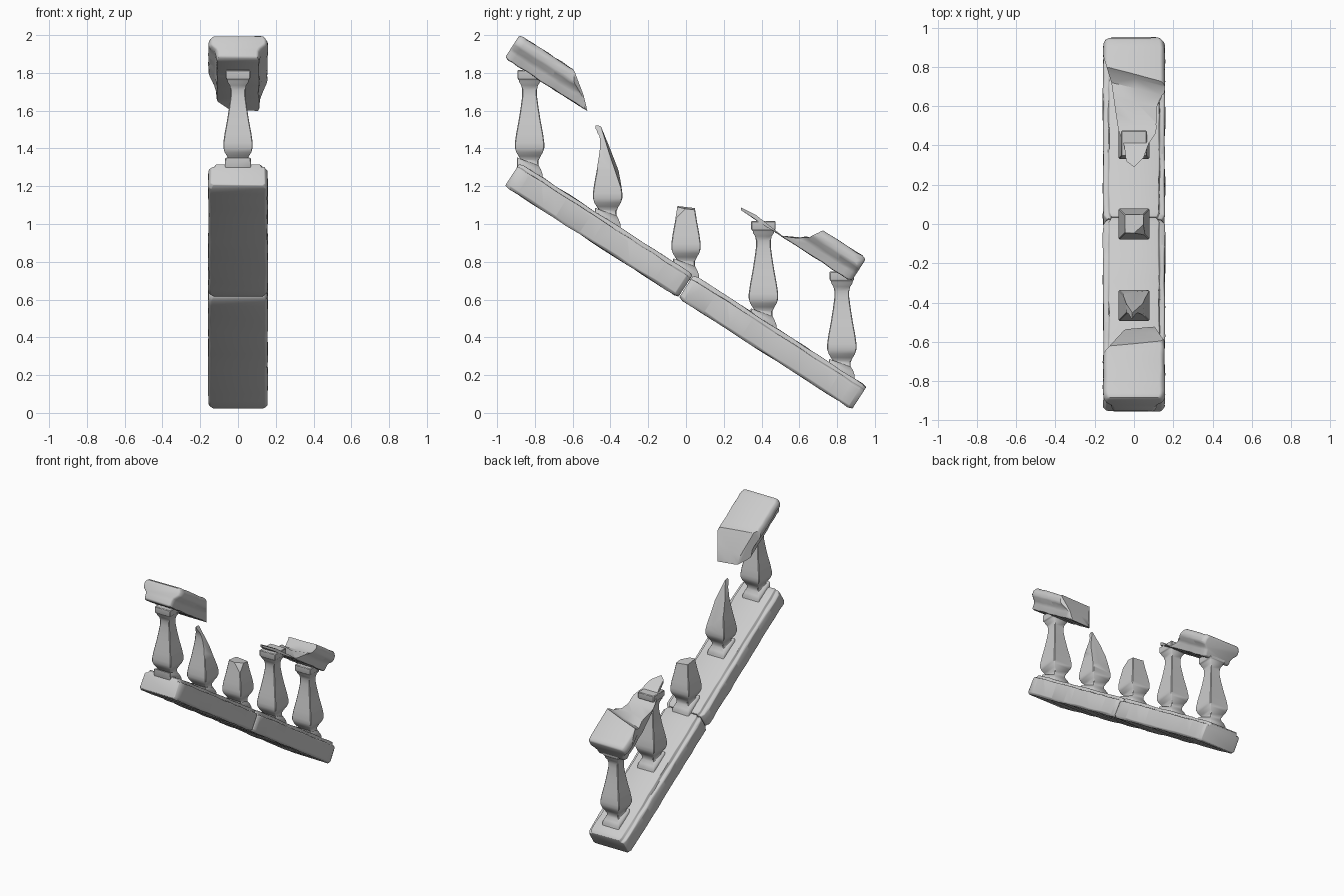
import bpy, bmesh, math, random
from mathutils import Vector

if "Cube" in bpy.data.objects:
    bpy.data.objects.remove(bpy.data.objects["Cube"])

random.seed(4)
ANG = math.radians(32.8)
C, S = math.cos(ANG), math.sin(ANG)


def loft(name, rings, smooth=40):
    """Skin a list of equal-length closed rings and cap both ends."""
    bm = bmesh.new()
    vs = [[bm.verts.new(p) for p in r] for r in rings]
    n = len(rings[0])
    for a, b in zip(vs, vs[1:]):
        for i in range(n):
            j = (i + 1) % n
            bm.faces.new((a[i], a[j], b[j], b[i]))
    bm.faces.new(vs[0][::-1])
    bm.faces.new(vs[-1])
    bmesh.ops.recalc_face_normals(bm, faces=bm.faces)
    me = bpy.data.meshes.new(name)
    bm.to_mesh(me)
    bm.free()
    ob = bpy.data.objects.new(name, me)
    bpy.context.collection.objects.link(ob)
    return ob


def activate(ob):
    bpy.ops.object.select_all(action='DESELECT')
    bpy.context.view_layer.objects.active = ob
    ob.select_set(True)


def smooth(ob, deg=38):
    activate(ob)
    bpy.ops.object.shade_smooth_by_angle(angle=math.radians(deg))


def bevel(ob, width, segs=2):
    m = ob.modifiers.new("worn_edges", 'BEVEL')
    m.width, m.segments = width, segs
    m.limit_method, m.angle_limit = 'ANGLE', math.radians(35)
    activate(ob)
    bpy.ops.object.modifier_apply(modifier=m.name)


def keep_inside(ob, cutter):
    cutter.hide_render = True
    m = ob.modifiers.new("break", 'BOOLEAN')
    m.operation, m.solver, m.object = 'INTERSECT', 'EXACT', cutter
    activate(ob)
    bpy.ops.object.modifier_apply(modifier=m.name)
    bpy.data.objects.remove(cutter)


def sloped_bar(name, half, cy, cz, u0, u1, rough=0.003):
    """Mirrored section swept down the stair slope, with worn tapered ends."""
    section = half + [(-x, v) for x, v in reversed(half)]
    n = 14
    us = [u0, u0 + .025] + [u0 + (u1 - u0) * i / n for i in range(1, n)] + [u1 - .025, u1]
    rings = []
    for k, u in enumerate(us):
        sc = .91 if k in (0, len(us) - 1) else 1
        ring = []
        for x, v in section:
            x, w = (t * sc + random.uniform(-rough, rough) for t in (x, v))
            ring.append((x, cy + u * C + w * S, cz - u * S + w * C))
        rings.append(ring)
    ob = loft(name, rings)
    bevel(ob, .009)
    return ob


# Two sloping base blocks with a small ledge along the top edges
BASE = [(.145, -.073), (.157, -.06), (.157, .042), (.15, .051), (.131, .053), (.125, .073)]
for name, cy, cz in (("upper_base_block", -.461, .967), ("lower_base_block", .459, .374)):
    smooth(sloped_bar(name, BASE, cy, cz, -.545, .545))

# Square balusters: (height above rail, half width, how much it follows the slope)
PROFILE = [(-.04, .068, 1), (.02, .068, 1), (.03, .06, .8), (.036, .047, .4), (.05, .047, .1),
           (.07, .058, 0), (.09, .070, 0), (.115, .078, 0), (.14, .078, 0), (.19, .071, 0),
           (.26, .058, 0), (.33, .047, 0), (.39, .039, 0), (.42, .039, 0), (.445, .044, 0),
           (.462, .055, 0), (.475, .057, 0), (.48, .065, 0), (.525, .065, 0)]


def baluster(name, y, cuts=()):
    z0 = .755 - .645 * y
    rings = []
    for h, r, k in PROFILE:
        rings.append([(a * r, y + b * r, z0 + h - .645 * b * r * k)
                      for a, b in ((1, 1), (-1, 1), (-1, -1), (1, -1))])
    ob = loft(name, rings)
    bevel(ob, .004, 1)
    bm = bmesh.new()
    bm.from_mesh(ob.data)
    # Broken tops: slice away and close the stump
    for co, no in cuts:
        bmesh.ops.bisect_plane(bm, geom=bm.verts[:] + bm.edges[:] + bm.faces[:],
                               plane_co=co, plane_no=no, clear_outer=True)
        bmesh.ops.holes_fill(bm, edges=[e for e in bm.edges if e.is_boundary], sides=0)
    bmesh.ops.recalc_face_normals(bm, faces=bm.faces)
    bm.to_mesh(ob.data)
    bm.free()
    smooth(ob)


baluster("baluster_1", -.828)
baluster("baluster_2_broken", -.415, [((0, -.42, 1.43), (.15, .93, .34)),
                                      ((.03, -.45, 1.40), (.95, -.1, .3)),
                                      ((-.04, -.45, 1.42), (-.95, .1, .3)),
                                      ((0, -.46, 1.52), (0, .3, 1))])
baluster("baluster_3_broken", 0, [((0, 0, 1.085), (.1, .12, 1)),
                                  ((.03, -.03, 1.075), (.6, -.5, .6))])
baluster("baluster_4", .41)
baluster("baluster_5", .825)

# Broken handrail pieces: wide top, narrower underside
RAIL = [(.112, -.073), (.118, -.03), (.126, -.012), (.152, .012), (.157, .025),
        (.157, .05), (.14, .073)]


def break_rail(ob, plan, left, right):
    keep_inside(ob, loft("plan_cutter", [[(x, y, z) for x, y in plan] for z in (-1, 3)]))
    mid = [tuple((Vector(a) + Vector(b)) / 2) for a, b in zip(left, right)]
    keep_inside(ob, loft("side_cutter", [[(x, y, z) for y, z in prof]
                                         for x, prof in ((-.2, left), (.01, mid), (.2, right))]))
    smooth(ob, 35)


upper = sloped_bar("upper_handrail", RAIL, -.92, 1.94, 0, .62)
side = [(-1.3, 1), (-.515, 1), (-.515, 1.6), (-.535, 1.68), (-.595, 1.83), (-.62, 1.9),
        (-.62, 2.4), (-1.3, 2.4)]
break_rail(upper,
           [(-.3, -1.3), (-.3, -.70), (-.155, -.655), (-.11, -.605), (-.05, -.54), (0, -.52),
            (.1, -.515), (.13, -.56), (.16, -.60), (.3, -.63), (.3, -1.3)],
           [(y - .03, z) for y, z in side], side)

lower = sloped_bar("lower_handrail", RAIL, .915, .757, -.85, 0)
side = [(1.3, .2), (.2, .2), (.2, 1.12), (.29, 1.088), (.37, 1.048), (.45, .985), (.51, .938),
        (.57, .925), (.64, .94), (.69, .962), (.74, 1.0), (1.3, 1.3)]
break_rail(lower,
           [(-.3, 1.3), (-.3, .88), (-.155, .85), (-.115, .72), (-.095, .58), (-.08, .48),
            (-.05, .40), (-.04, .32), (0, .29), (.05, .34), (.075, .41), (.11, .46),
            (.125, .56), (.16, .65), (.3, .68), (.3, 1.3)],
           [(y + (.1 if .55 < y < 1 else 0), z - (.07 if .6 < y < 1 else 0)) for y, z in side],
           side)
